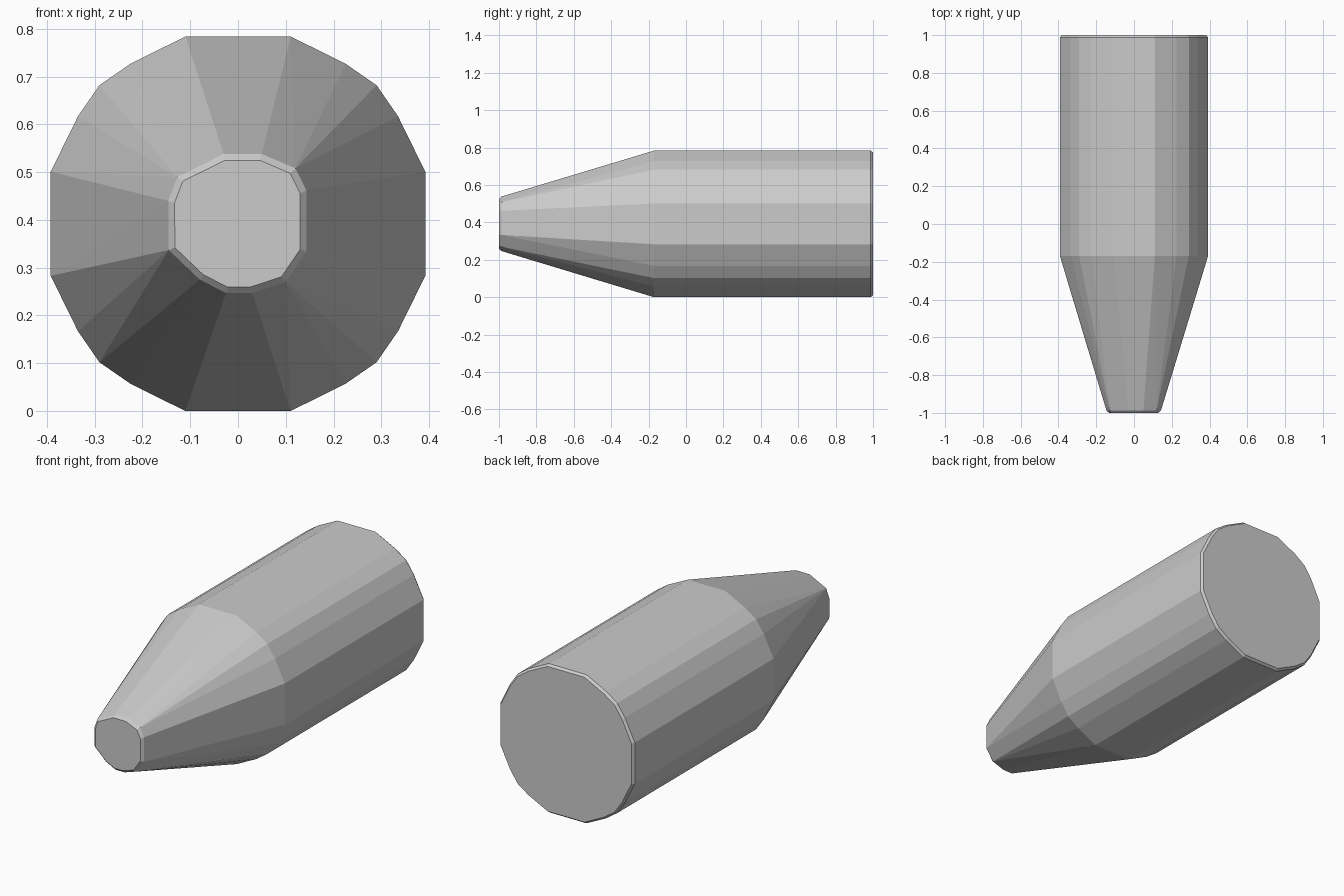
import bpy, bmesh

if "Cube" in bpy.data.objects:
    bpy.data.objects.remove(bpy.data.objects["Cube"])

R = 0.392  # half height, axis height above the floor

# Body cross-section: one quadrant mirrored around the axis
quad = [(0.11, 0.392), (0.225, 0.335), (0.29, 0.29), (0.335, 0.225), (0.392, 0.109)]
outer = [(sx * x, sz * z) for sx in (1, -1) for sz in (1, -1) for x, z in quad]

# Slightly irregular nose cross-section
nose = [(-0.03, 0.146), (0.05, 0.146), (0.12, 0.116), (0.143, 0.07), (0.143, -0.059),
        (0.1, -0.122), (0.03, -0.145), (-0.025, -0.145), (-0.08, -0.117),
        (-0.145, -0.055), (-0.146, 0.048), (-0.127, 0.098)]

bm = bmesh.new()


def ring(section, y, scale=1.0):
    for x, z in section:
        bm.verts.new((x * scale, y, R + z * scale))


# Nose tip with chamfer, shoulder, and back end with chamfer
ring(nose, -1.0, 0.91)
ring(nose, -0.987)
ring(outer, -0.17)
ring(outer, 0.987)
ring(outer, 1.0, 0.975)

# Skin the rings and merge flat areas
bmesh.ops.convex_hull(bm, input=bm.verts[:])
loose = [v for v in bm.verts if not v.link_faces]
bmesh.ops.delete(bm, geom=loose, context='VERTS')
bmesh.ops.dissolve_limit(bm, angle_limit=0.005, verts=bm.verts[:], edges=bm.edges[:])
bmesh.ops.recalc_face_normals(bm, faces=bm.faces[:])

mesh = bpy.data.meshes.new("tapered_body")
bm.to_mesh(mesh)
bm.free()
bpy.context.collection.objects.link(bpy.data.objects.new("tapered_body", mesh))
